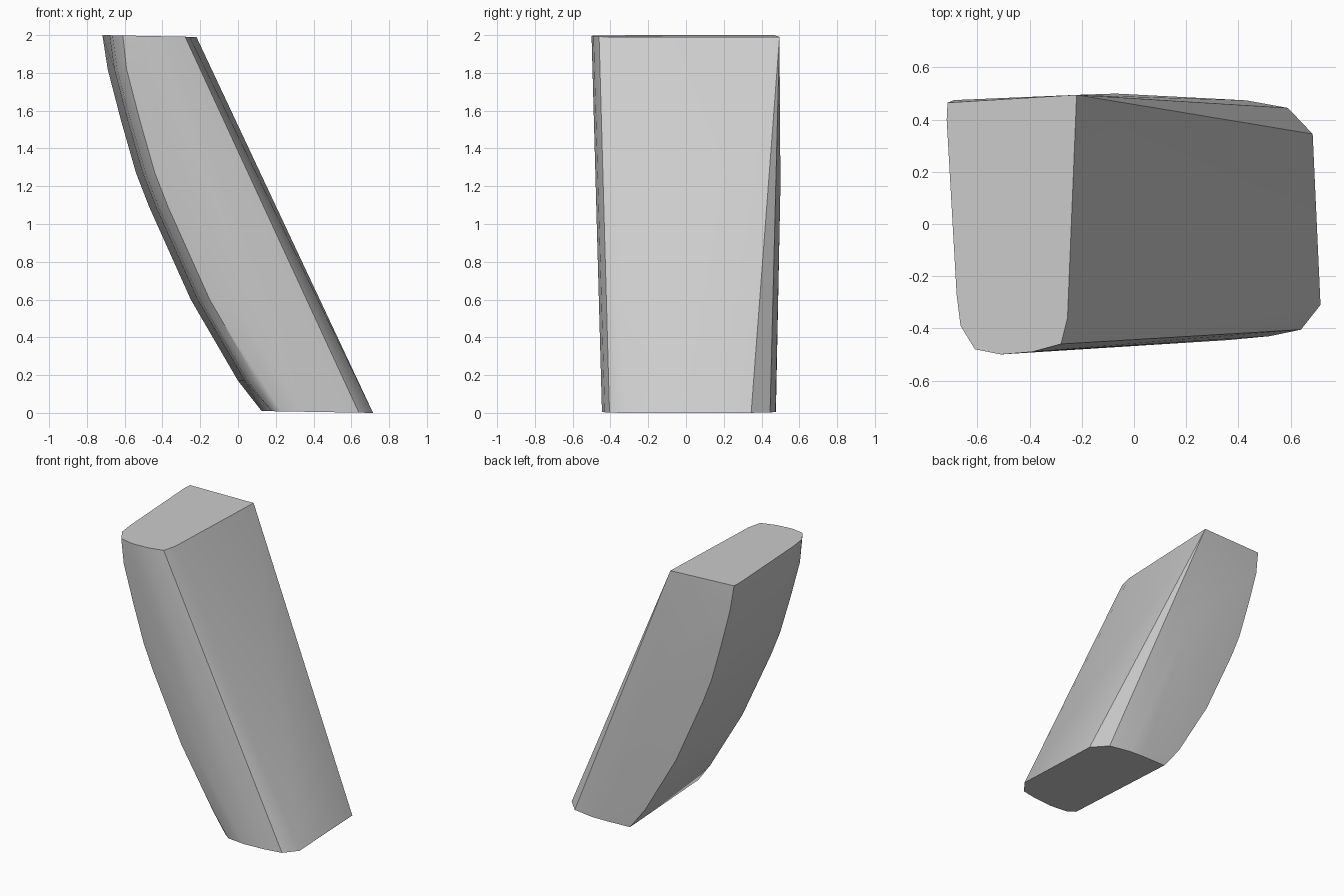
import bpy, bmesh, math

cube = bpy.data.objects.get("Cube")
if cube:
    bpy.data.objects.remove(cube)

# End outlines of the leaning block
top = [(-.715, .465), (-.22, .495), (-.255, -.36), (-.28, -.46), (-.39, -.49),
       (-.51, -.5), (-.61, -.48), (-.665, -.39), (-.68, -.27), (-.718, .4)]
bottom = [(.125, .47), (.32, .476), (.43, .474), (.59, .445), (.685, .345), (.715, -.31),
          (.64, -.405), (.52, -.43), (.36, -.445), (.23, -.435), (.18, -.4)]
# Curved left edge: x, z
bow = [(-.69, 1.82), (-.62, 1.55), (-.54, 1.27), (-.47, 1.09),
       (-.36, .85), (-.25, .6), (0, .17)]


def end_height(x, z):
    return z - .01 * (x + .71) / .5 if z > 1 else .01 * (.715 - x) / .6


points = [(x, y, end_height(x, 2)) for x, y in top]
points += [(x, y, end_height(x, 0)) for x, y in bottom]
# Each level has a sharp back corner and a rounded front corner
for x, z in bow:
    front = -.44 - .03 * z
    points += [(x, .475, z), (x + .035, front + .19, z), (x + .05, front + .09, z),
               (x + .1, front + .015, z), (x + .2, front, z)]
points.append((-.07, .5, 1.2))  # slight bulge of the back

bm = bmesh.new()
for p in points:
    bm.verts.new(p)
hull = bmesh.ops.convex_hull(bm, input=bm.verts[:])
loose = {g for g in hull["geom_interior"] + hull["geom_unused"]
         if isinstance(g, bmesh.types.BMVert)}
bmesh.ops.delete(bm, geom=list(loose), context="VERTS")
bmesh.ops.dissolve_limit(bm, angle_limit=math.radians(.5),
                         verts=bm.verts[:], edges=bm.edges[:])
bmesh.ops.recalc_face_normals(bm, faces=bm.faces[:])

mesh = bpy.data.meshes.new("leaning_block")
bm.to_mesh(mesh)
bm.free()
block = bpy.data.objects.new("leaning_block", mesh)
bpy.context.collection.objects.link(block)

# Plain grey
grey = bpy.data.materials.new("grey")
grey.use_nodes = True
grey.diffuse_color = (.6, .6, .6, 1)
grey.node_tree.nodes["Principled BSDF"].inputs["Base Color"].default_value = (.6, .6, .6, 1)
mesh.materials.append(grey)

bpy.context.view_layer.objects.active = block
block.select_set(True)
bpy.ops.object.shade_smooth_by_angle(angle=math.radians(30))
